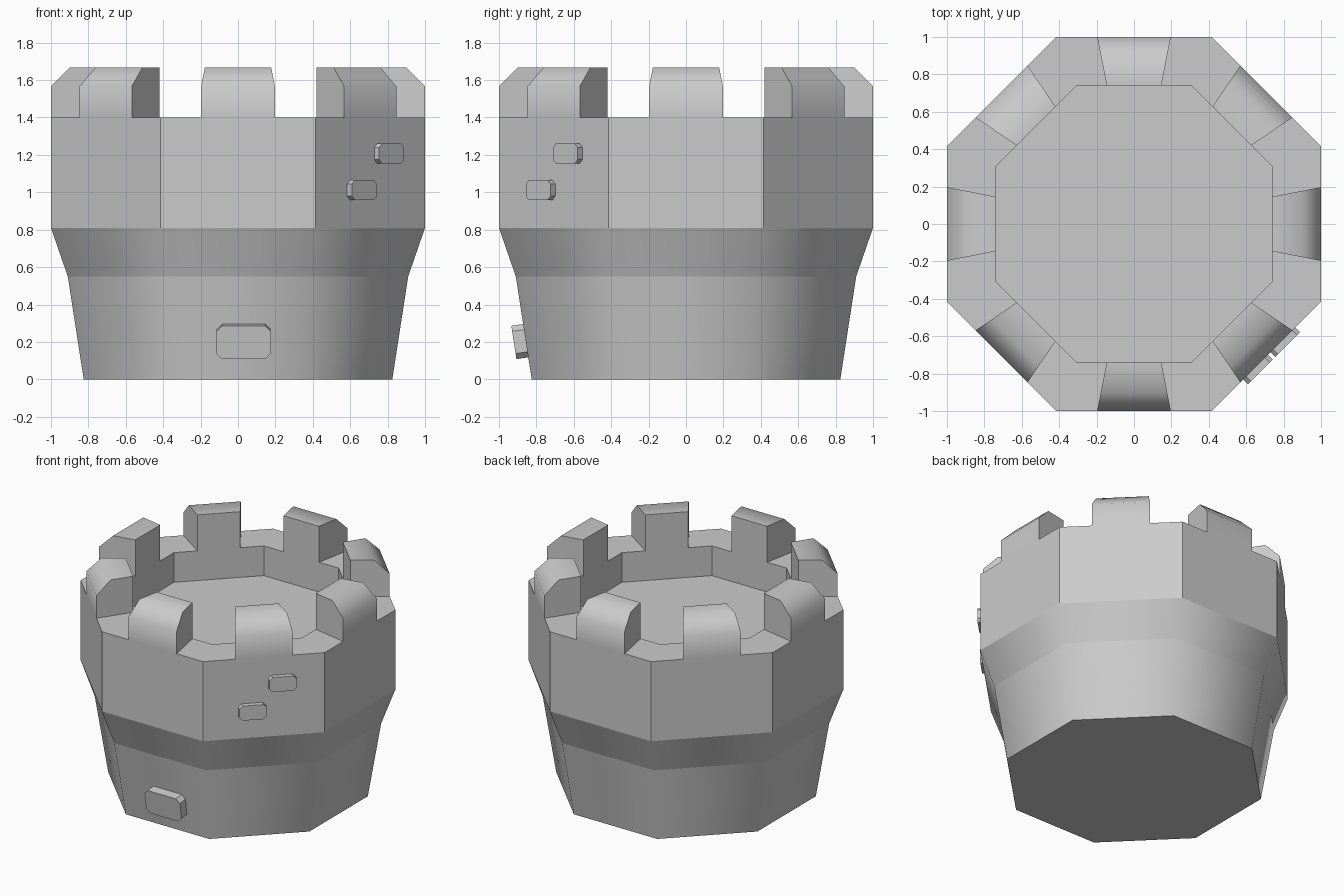
import bpy, bmesh
from math import radians, pi, cos, sin
from mathutils import Matrix

if "Cube" in bpy.data.objects:
    bpy.data.objects.remove(bpy.data.objects["Cube"])


def finish(name, bm, smooth=None):
    bmesh.ops.recalc_face_normals(bm, faces=bm.faces)
    mesh = bpy.data.meshes.new(name)
    bm.to_mesh(mesh)
    bm.free()
    if smooth:
        for p in mesh.polygons:
            p.use_smooth = True
        mesh.set_sharp_from_angle(angle=radians(smooth))
    ob = bpy.data.objects.new(name, mesh)
    bpy.context.collection.objects.link(ob)
    return ob


def octagon_loft(rings, cap_first=False, cap_last=False):
    """Stack octagon rings given as (apothem, z)."""
    bm = bmesh.new()
    loops = []
    for a, z in rings:
        r = a / cos(pi / 8)
        loops.append([bm.verts.new((r * cos(pi / 8 + i * pi / 4),
                                    r * sin(pi / 8 + i * pi / 4), z)) for i in range(8)])
    for lo, hi in zip(loops, loops[1:]):
        for i in range(8):
            j = (i + 1) % 8
            bm.faces.new((lo[i], lo[j], hi[j], hi[i]))
    if cap_first:
        bm.faces.new(loops[0][::-1])
    if cap_last:
        bm.faces.new(loops[-1])
    return bm


def plaque(name, w, h, chamfer, back, front, matrix):
    """Slab with cut corners, in local x/z, facing local -y."""
    bm = bmesh.new()
    x, z, c = w / 2, h / 2, chamfer
    outline = [(x, z - c), (x - c, z), (c - x, z), (-x, z - c),
               (-x, c - z), (c - x, -z), (x - c, -z), (x, c - z)]
    f = bm.faces.new([bm.verts.new((px, back, pz)) for px, pz in outline])
    ext = bmesh.ops.extrude_face_region(bm, geom=[f], use_keep_orig=True)
    moved = [g for g in ext["geom"] if isinstance(g, bmesh.types.BMVert)]
    bmesh.ops.translate(bm, verts=moved, vec=(0, front - back, 0))
    bm.transform(matrix)
    return finish(name, bm)


# Flared tower base, smooth round the sides with a crease at the flare
base = finish("tower_base", octagon_loft([(0.825, 0), (0.91, 0.55), (1, 0.81)], cap_first=True), 50)
for e in base.data.edges:
    if all(abs(base.data.vertices[v].co.z - 0.55) < 0.001 for v in e.vertices):
        e.use_edge_sharp = True

# Upper wall with rim and sunken floor
finish("upper_wall", octagon_loft([(1, 0.81), (1, 1.4), (0.74, 1.4), (0.74, 1.18)], cap_last=True))

# Eight wedge-shaped battlements, sloped on the outside
profile = [(1, 1.4), (1, 1.567), (0.9, 1.667), (0.74, 1.667), (0.74, 1.4)]
for k in range(8):
    bm = bmesh.new()
    left = [bm.verts.new((d, 0.197 * d, z)) for d, z in profile]
    right = [bm.verts.new((d, -0.197 * d, z)) for d, z in profile]
    bm.faces.new(left)
    bm.faces.new(right[::-1])
    for i in range(len(profile)):
        j = (i + 1) % len(profile)
        bm.faces.new((left[i], right[i], right[j], left[j]))
    bm.transform(Matrix.Rotation(k * pi / 4, 4, 'Z'))
    finish(f"battlement_{k + 1}", bm, 50)

# Brick on the front of the base, leaning with the wall
plaque("base_brick", 0.29, 0.18, 0.03, 0.01, -0.065,
       Matrix.Translation((0.03, -0.856, 0.207)) @ Matrix.Rotation(radians(8.8), 4, 'X'))

# Two small bricks on the front right face
for n, (t, z) in enumerate([(0.124, 1.207), (-0.081, 1.012)]):
    plaque(f"wall_brick_{n + 1}", 0.187, 0.108, 0.022, -0.99, -1.037,
           Matrix.Rotation(pi / 4, 4, 'Z') @ Matrix.Translation((t, 0, z)))
